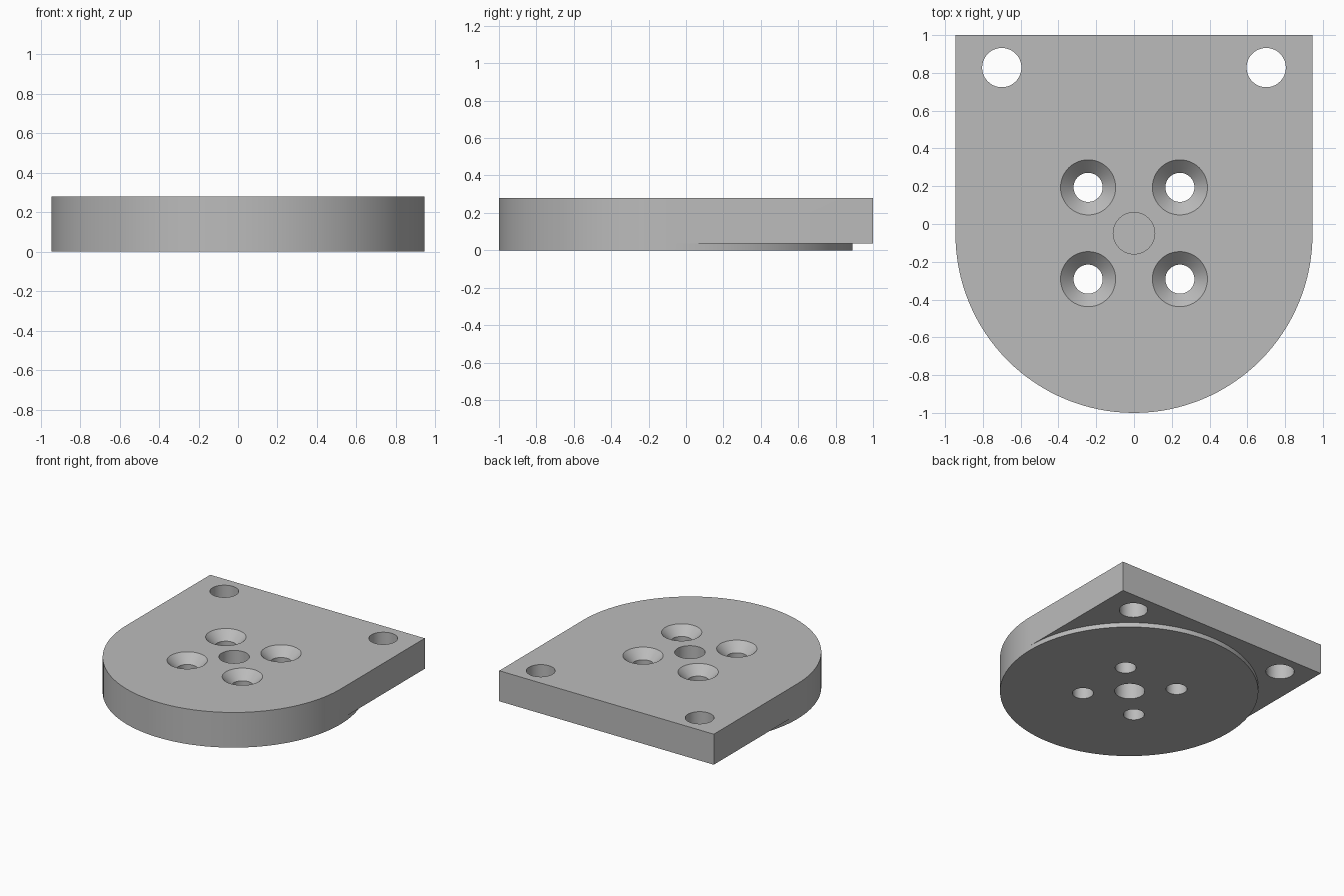
import bpy
import bmesh
from math import cos, sin, pi

cube = bpy.data.objects.get("Cube")
if cube:
    bpy.data.objects.remove(cube, do_unlink=True)

RADIUS, CENTER_Y = 0.945, -0.055
STEP_Z, TOP_Z = 0.037, 0.28
SEGMENTS = 128

grey = bpy.data.materials.new("plain grey")
grey.use_nodes = True
grey.diffuse_color = (0.5, 0.5, 0.5, 1)
grey.node_tree.nodes["Principled BSDF"].inputs["Base Color"].default_value = (0.5, 0.5, 0.5, 1)


def arc(r, x, y, start, end, n):
    """Points along a circular arc, angles counted in segments of n per turn."""
    return [(x + r * cos(2 * pi * i / n), y + r * sin(2 * pi * i / n))
            for i in range(start, end)]


def add_loft(bm, sections):
    """Closed solid through (outline, z) sections with equal point counts."""
    rings = [[bm.verts.new((x, y, z)) for x, y in pts] for pts, z in sections]
    for low, high in zip(rings, rings[1:]):
        for i in range(len(low)):
            j = (i + 1) % len(low)
            bm.faces.new((low[i], low[j], high[j], high[i]))
    bm.faces.new(rings[0][::-1])
    bm.faces.new(rings[-1])


def add_turned(bm, x, y, profile, n=48):
    """Round solid at (x, y) from (radius, z) pairs, bottom to top."""
    add_loft(bm, [(arc(r, x, y, 0, n, n), z) for r, z in profile])


def make_object(name, bm):
    mesh = bpy.data.meshes.new(name)
    bm.to_mesh(mesh)
    bm.free()
    mesh.materials.append(grey)
    obj = bpy.data.objects.new(name, mesh)
    bpy.context.collection.objects.link(obj)
    return obj


def apply_boolean(target, tool, operation):
    mod = target.modifiers.new(operation.lower(), 'BOOLEAN')
    mod.operation, mod.object, mod.solver = operation, tool, 'EXACT'
    bpy.context.view_layer.objects.active = target
    bpy.ops.object.modifier_apply(modifier=mod.name)
    bpy.data.objects.remove(tool, do_unlink=True)


# Upper plate: square at the back, half round at the front
bm = bmesh.new()
outline = arc(RADIUS, 0, CENTER_Y, SEGMENTS // 2, SEGMENTS + 1, SEGMENTS)
outline += [(RADIUS, 1.0), (-RADIUS, 1.0)]
add_loft(bm, [(outline, STEP_Z), (outline, TOP_Z)])
plate = make_object("mounting_plate", bm)

# Shallow round boss under the plate
bm = bmesh.new()
add_turned(bm, 0, CENTER_Y, [(RADIUS, 0), (RADIUS, STEP_Z)], SEGMENTS)
apply_boolean(plate, make_object("round_boss", bm), 'UNION')

# Holes
bm = bmesh.new()
for side in (-1, 1):
    # Straight through holes in the back corners
    add_turned(bm, side * 0.70, 0.828, [(0.104, -0.1), (0.104, 0.4)])
    # Countersunk screw holes
    for row in (-1, 1):
        add_turned(bm, side * 0.243, -0.049 + row * 0.243,
                   [(0.077, -0.1), (0.077, TOP_Z - 0.069),
                    (0.146, TOP_Z), (0.176, TOP_Z + 0.03)])
# Central blind bores from above and below, with a thin web between them
add_turned(bm, 0, -0.049, [(0.11, 0.16), (0.11, 0.4)])
add_turned(bm, 0, -0.049, [(0.11, -0.1), (0.11, 0.14)])
cutters = make_object("hole_cutters", bm)
cutters.hide_render = True
apply_boolean(plate, cutters, 'DIFFERENCE')

# Smooth round walls, sharp rims
bpy.ops.object.select_all(action='DESELECT')
plate.select_set(True)
bpy.context.view_layer.objects.active = plate
bpy.ops.object.shade_smooth_by_angle(angle=pi / 6)
